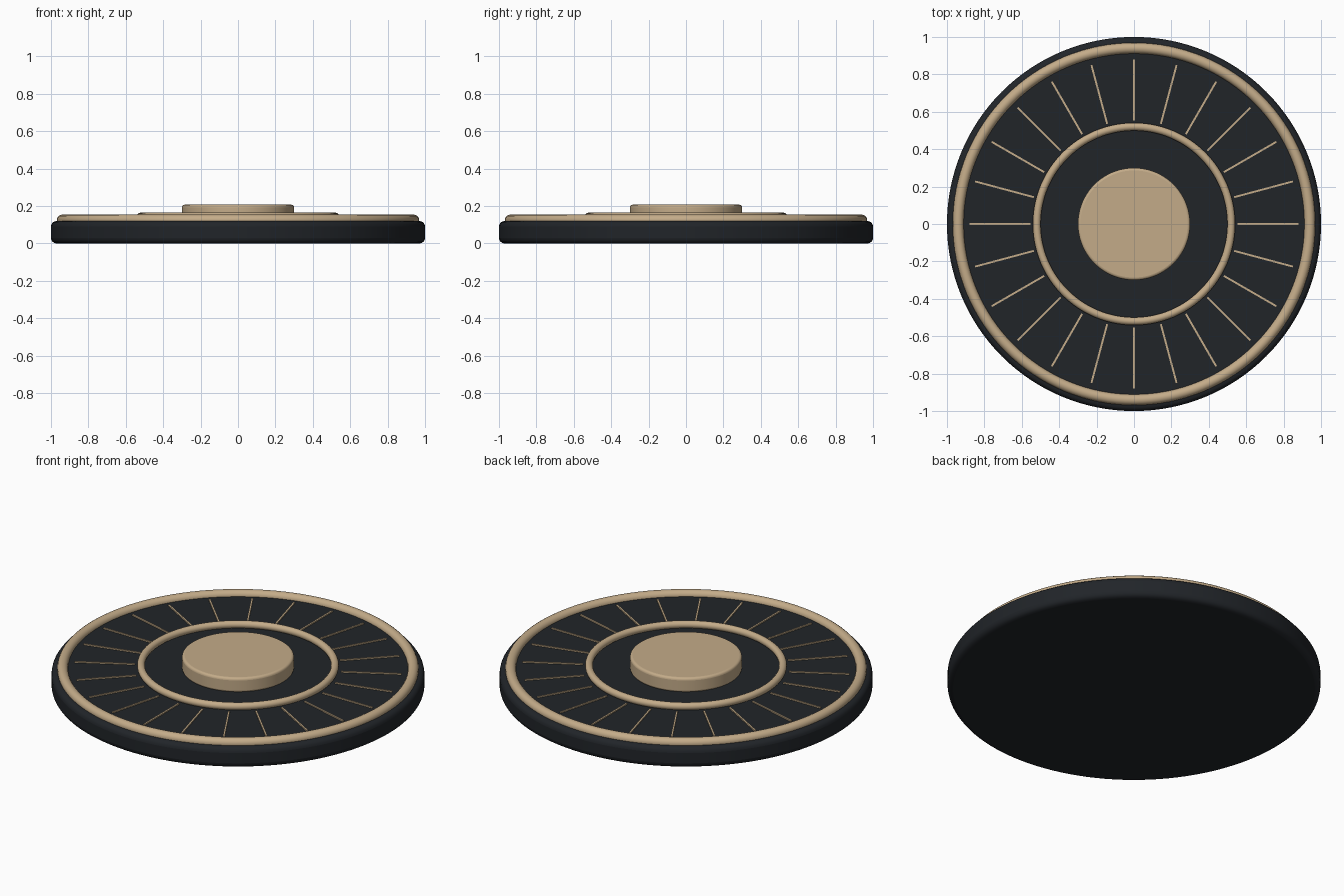
import bpy
from math import cos, sin, tau, radians

if "Cube" in bpy.data.objects:
    bpy.data.objects.remove(bpy.data.objects["Cube"])


def material(name, rgb):
    m = bpy.data.materials.new(name)
    m.diffuse_color = (*rgb, 1)
    m.use_nodes = True
    m.node_tree.nodes["Principled BSDF"].inputs["Base Color"].default_value = m.diffuse_color
    return m


DARK = material("dark", (0.015, 0.018, 0.022))
BRASS = material("brass", (0.55, 0.41, 0.25))
SIDES = 128


def finish(name, mat, angle=35):
    o = bpy.context.object
    o.name = name
    o.data.materials.append(mat)
    bpy.ops.object.shade_smooth_by_angle(angle=radians(angle))
    return o


def disc(name, mat, r, z0, z1, bevel=0.0):
    """Round slab from z0 to z1 with rounded rims."""
    bpy.ops.mesh.primitive_cylinder_add(vertices=SIDES, radius=r, depth=z1 - z0,
                                        location=(0, 0, (z0 + z1) / 2))
    o = finish(name, mat)
    if bevel:
        b = o.modifiers.new("rim", 'BEVEL')
        b.width = bevel
        b.segments = 4
        b.limit_method = 'ANGLE'
    return o


def ring(name, r, tube, z):
    bpy.ops.mesh.primitive_torus_add(major_radius=r, minor_radius=tube, location=(0, 0, z),
                                     major_segments=SIDES, minor_segments=16)
    return finish(name, BRASS)


# Body and raised face
disc("base", DARK, 1.0, 0.0, 0.12, 0.03)
disc("face_plate", DARK, 0.93, 0.11, 0.125)

# Trim rings and centre button
ring("outer_ring", 0.94, 0.029, 0.125)
ring("inner_ring", 0.52, 0.021, 0.144)
disc("centre_button", BRASS, 0.3, 0.12, 0.207, 0.014)

# Radial marks, one every 15 degrees
for i in range(24):
    a = tau * i / 24
    bpy.ops.mesh.primitive_cube_add(size=1, location=(0.717 * cos(a), 0.717 * sin(a), 0.126),
                                    rotation=(0, 0, a))
    mark = finish(f"radial_mark_{i + 1}", BRASS)
    mark.scale = (0.325, 0.01, 0.012)
